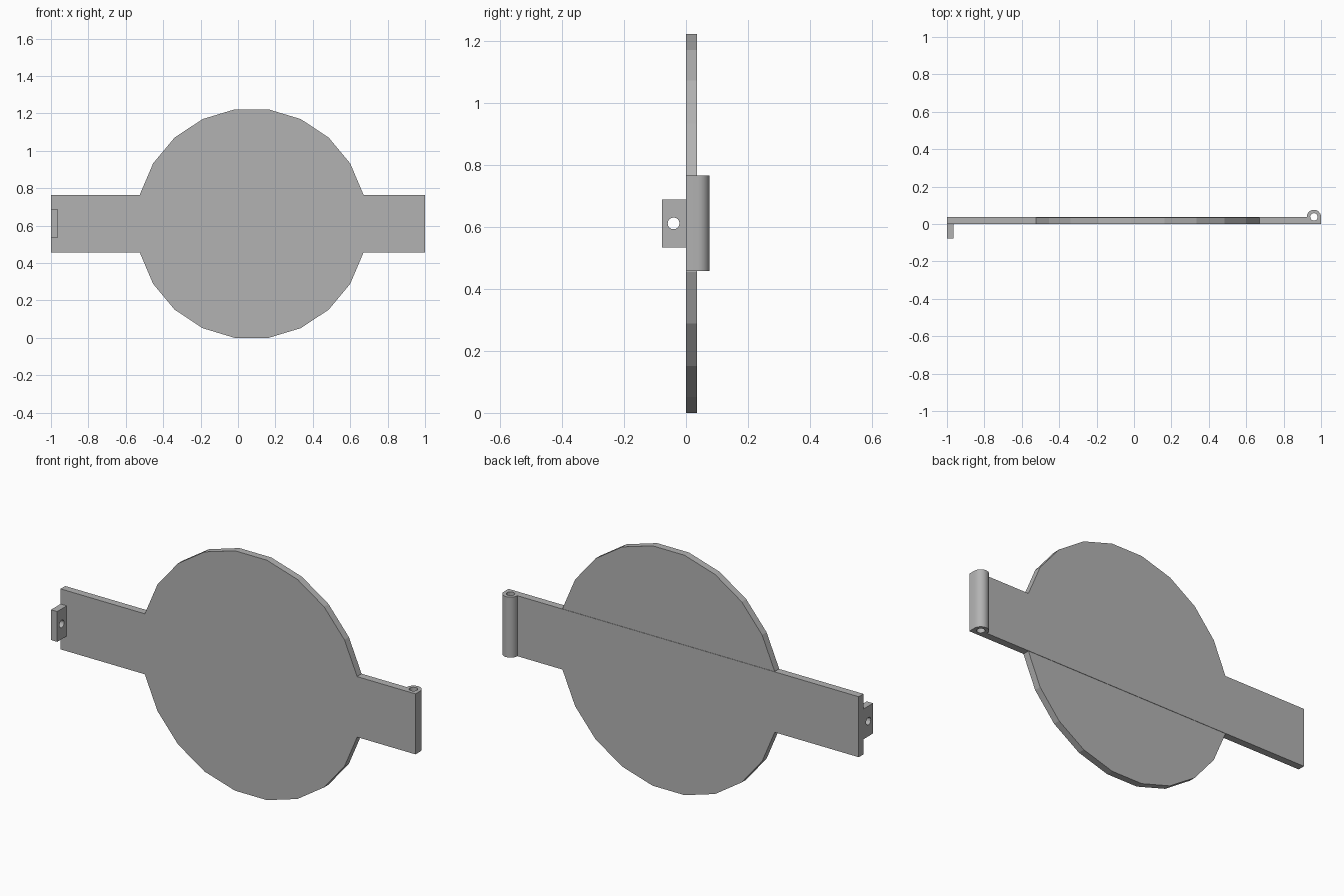
import bpy, bmesh
from math import sin, cos, pi, radians
from mathutils import Vector

cube = bpy.data.objects.get("Cube")
if cube:
    bpy.data.objects.remove(cube, do_unlink=True)

GREY = (0.45, 0.45, 0.45, 1)
steel = bpy.data.materials.new("plain grey")
steel.use_nodes = True
steel.diffuse_color = GREY
steel.node_tree.nodes["Principled BSDF"].inputs["Base Color"].default_value = GREY

MID = 0.611      # height of the centre line
THICK = 0.038    # strap thickness
HALF = 0.154     # half the strap height


def prism(name, points, direction):
    """Extrude a flat outline along a direction."""
    bm = bmesh.new()
    face = bm.faces.new([bm.verts.new(p) for p in points])
    ext = bmesh.ops.extrude_face_region(bm, geom=[face])
    verts = [v for v in ext["geom"] if isinstance(v, bmesh.types.BMVert)]
    bmesh.ops.translate(bm, verts=verts, vec=Vector(direction))
    bmesh.ops.recalc_face_normals(bm, faces=bm.faces)
    mesh = bpy.data.meshes.new(name)
    bm.to_mesh(mesh)
    bm.free()
    obj = bpy.data.objects.new(name, mesh)
    bpy.context.collection.objects.link(obj)
    mesh.materials.append(steel)
    return obj


def box(name, x0, x1, y0, y1, z0, z1):
    return prism(name, [(x0, y0, z0), (x1, y0, z0), (x1, y1, z0), (x0, y1, z0)],
                 (0, 0, z1 - z0))


def ring(radius, count, start=0.0, sweep=2 * pi, closed=True):
    steps = count if closed else count - 1
    return [(radius * cos(start + sweep * i / steps),
             radius * sin(start + sweep * i / steps)) for i in range(count)]


def drill(target, cutter):
    cutter.hide_render = True
    cutter.hide_set(True)
    mod = target.modifiers.new("hole", "BOOLEAN")
    mod.operation = "DIFFERENCE"
    mod.solver = "EXACT"
    mod.object = cutter


def smooth(obj):
    bpy.ops.object.select_all(action="DESELECT")
    obj.select_set(True)
    bpy.context.view_layer.objects.active = obj
    bpy.ops.object.shade_smooth_by_angle(angle=radians(35))


# Faceted plate: an upper and a lower arc joined at the strap edges
low = radians(14.7)
arc = ring(0.6175, 10, low, pi - 2 * low, closed=False)
outline = arc + [(-x, -z) for x, z in arc]
prism("round_plate", [(0.073 + x, 0, MID + z) for x, z in outline],
      (0, THICK - 0.002, 0))

# Strap across the plate
box("strap", -1, 0.962, 0, THICK, MID - HALF, MID + HALF)

# Hinge barrel with a square outer corner flush with the strap front
curl = ring(THICK, 13, 0, pi, closed=False)
profile = [(0.962 - THICK, 0), (1, 0)] + [(0.962 + x, THICK + y) for x, y in curl]
barrel = prism("hinge_barrel", [(x, y, MID - HALF) for x, y in profile],
               (0, 0, 2 * HALF))
pin = ring(0.02, 16)
smooth(barrel)
pin_bore = prism("pin_bore_cutter",
                 [(0.962 + x, THICK + y, MID - 0.3) for x, y in pin], (0, 0, 0.6))
drill(barrel, pin_bore)

# The strap stops short of the pin bore
strap = bpy.data.objects["strap"]
for v in strap.data.vertices:
    if v.co.x > 0:
        v.co.x = 0.962 - THICK

# Latch tab with a lock hole
tab = box("latch_tab", -1, -0.965, -0.077, 0, MID - 0.077, MID + 0.077)
lock_bore = prism("lock_bore_cutter",
                  [(-1.1, -0.04 + y, MID + z) for y, z in ring(0.019, 16)], (0.3, 0, 0))
drill(tab, lock_bore)
